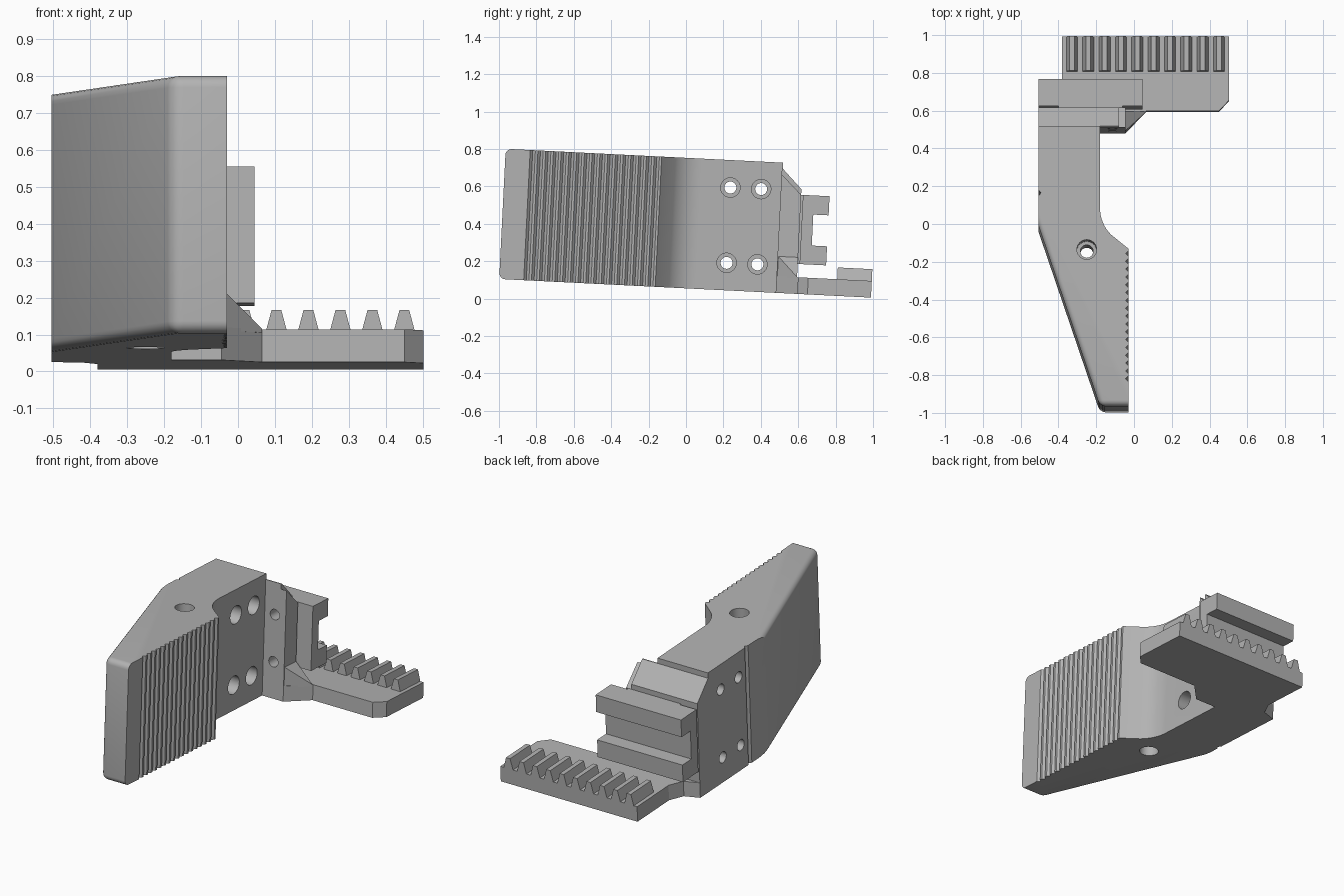
import bpy, bmesh, math
from mathutils import Matrix, Vector

if "Cube" in bpy.data.objects:
    bpy.data.objects.remove(bpy.data.objects["Cube"])

grey = bpy.data.materials.new("plain_grey")
grey.use_nodes = True
grey.diffuse_color = (0.45, 0.45, 0.45, 1)
grey.node_tree.nodes["Principled BSDF"].inputs["Base Color"].default_value = grey.diffuse_color

# The whole part leans slightly back to front
TILT = Matrix.Translation((0, 0, 0.055)) @ Matrix.Rotation(-math.atan(0.05), 4, "X")
H = 0.697


def finish(name, bm):
    bmesh.ops.recalc_face_normals(bm, faces=bm.faces)
    bm.transform(TILT)
    mesh = bpy.data.meshes.new(name)
    bm.to_mesh(mesh)
    bm.free()
    mesh.materials.append(grey)
    ob = bpy.data.objects.new(name, mesh)
    bpy.context.collection.objects.link(ob)
    return ob


def prism(points, lo, hi, axis="z"):
    """Extrude a closed profile along z (x, y points), x (y, z) or y (x, z)."""
    place = {"z": lambda a, b, d: (a, b, d), "x": lambda a, b, d: (d, a, b),
             "y": lambda a, b, d: (a, d, b)}[axis]
    bm = bmesh.new()
    low = [bm.verts.new(place(a, b, lo)) for a, b in points]
    high = [bm.verts.new(place(a, b, hi)) for a, b in points]
    bm.faces.new(low)
    bm.faces.new(high)
    n = len(points)
    for i in range(n):
        j = (i + 1) % n
        bm.faces.new((low[i], low[j], high[j], high[i]))
    bmesh.ops.recalc_face_normals(bm, faces=bm.faces)
    return bm


def box(name, x0, x1, y0, y1, z0, z1):
    return finish(name, prism([(x0, y0), (x1, y0), (x1, y1), (x0, y1)], z0, z1))


def drill(ob, a, b, radius, lo, hi, axis):
    ring = [(a + radius * math.cos(math.tau * i / 32), b + radius * math.sin(math.tau * i / 32))
            for i in range(32)]
    cutter = finish("hole_cutter", prism(ring, lo, hi, axis))
    cutter.hide_render = True
    mod = ob.modifiers.new("hole", "BOOLEAN")
    mod.operation, mod.solver, mod.object = "DIFFERENCE", "EXACT", cutter
    bpy.context.view_layer.objects.active = ob
    bpy.ops.object.modifier_apply(modifier=mod.name)
    bpy.data.objects.remove(cutter)


# Finger: plan outline with ribbed grip, concave neck and a small side groove
LEFT, GRIP, NECK = -0.505, -0.03, -0.18
tip_corner, slant_top = (NECK, -1.0), (LEFT, -0.045)
outline = [tip_corner, (GRIP, -1.0)]
for i in range(17):
    y = -0.855 + 0.0415 * i
    outline += [(GRIP, y - 0.014), (GRIP - 0.014, y), (GRIP, y + 0.014)]
outline += [(GRIP, -0.165)]
for i in range(9):
    a = math.radians(45 * (1 - i / 8))
    outline.append((NECK + 0.2 * (1 - math.cos(a)), 0.05 - 0.2 * math.sin(a)))
outline += [(NECK, 0.485), (LEFT, 0.485), (LEFT, 0.145), (LEFT + 0.012, 0.13),
            (LEFT, 0.115), slant_top]
bm = prism(outline, 0, H)


def on_soft_side(co):
    return any((Vector(p) - co.xy).length < 1e-4 for p in (tip_corner, slant_top, (GRIP, -1.0)))


def is_soft(edge):
    a, b = edge.verts
    if not (on_soft_side(a.co) and on_soft_side(b.co)):
        return False
    upright = abs(a.co.z - b.co.z) > 0.1
    return not upright or abs(a.co.x - NECK) < 1e-4


bmesh.ops.bevel(bm, geom=[e for e in bm.edges if is_soft(e)], offset=0.032,
                segments=5, profile=0.5, affect="EDGES")
finger = finish("finger", bm)

# Counterbored cross holes and the vertical pivot hole
for y in (0.21, 0.375):
    for z in (0.147, 0.55):
        drill(finger, y, z, 0.032, -0.6, 0, "x")
        drill(finger, y, z, 0.052, -0.33, 0, "x")
drill(finger, -0.25, -0.17, 0.034, -0.1, 0.9, "z")
drill(finger, -0.25, -0.17, 0.052, 0.5, 0.9, "z")
drill(finger, -0.25, -0.17, 0.052, -0.1, 0.2, "z")

# Back post with sloping top, and its bevelled right flank
post = finish("back_post", prism([(0.48, 0), (0.59, 0), (0.59, 0.56), (0.485, 0.665),
                                  (0.48, 0.665)], LEFT, -0.08, "x"))
flank = finish("post_flank", prism([(0.48, 0), (0.59, 0), (0.59, 0.53), (0.48, 0.635)],
                                   -0.0805, -0.045, "x"))
for z in (0.21, 0.48):
    for part in (post, flank):
        drill(part, -0.115, z, 0.03, 0.4, 0.56, "y")

# Gusset between post and base plate
bm = bmesh.new()
for p in ((-0.05, 0.48, 0.08), (0.065, 0.59, 0.08), (-0.05, 0.59, 0.08),
          (-0.05, 0.48, 0.2), (-0.05, 0.59, 0.2), (0.065, 0.59, 0.09)):
    bm.verts.new(p)
bmesh.ops.convex_hull(bm, input=bm.verts)
finish("gusset", bm)

# Base plate with clipped corners
finish("base_plate", prism([(NECK - 0.02, 0.48), (-0.045, 0.48), (0.065, 0.595), (0.45, 0.595),
                            (0.502, 0.65), (0.502, 0.99), (-0.38, 0.99), (-0.38, 0.70),
                            (-0.42, 0.62), (LEFT, 0.59), (LEFT, 0.48)], 0, 0.089))

# Rack teeth
for i in range(10):
    x = 0.45 - 0.0865 * i
    finish("rack_tooth", prism([(x - 0.031, 0.085), (x + 0.031, 0.085),
                                (x + 0.013, 0.152), (x - 0.013, 0.152)], 0.805, 0.99, "y"))

# Guide rail: channel profile open to the back, joined to the post in the middle
finish("guide_rail", prism([(0.60, 0.16), (0.742, 0.16), (0.742, 0.262), (0.66, 0.262),
                            (0.66, 0.428), (0.742, 0.428), (0.742, 0.53), (0.60, 0.53)],
                           LEFT, 0.045, "x"))
box("rail_mount", -0.40, -0.06, 0.58, 0.61, 0.16, 0.53)

# Smooth the rounded surfaces, keep hard edges
for ob in bpy.context.collection.objects:
    ob.select_set(ob.type == "MESH")
bpy.context.view_layer.objects.active = finger
bpy.ops.object.shade_smooth_by_angle(angle=math.radians(25))
